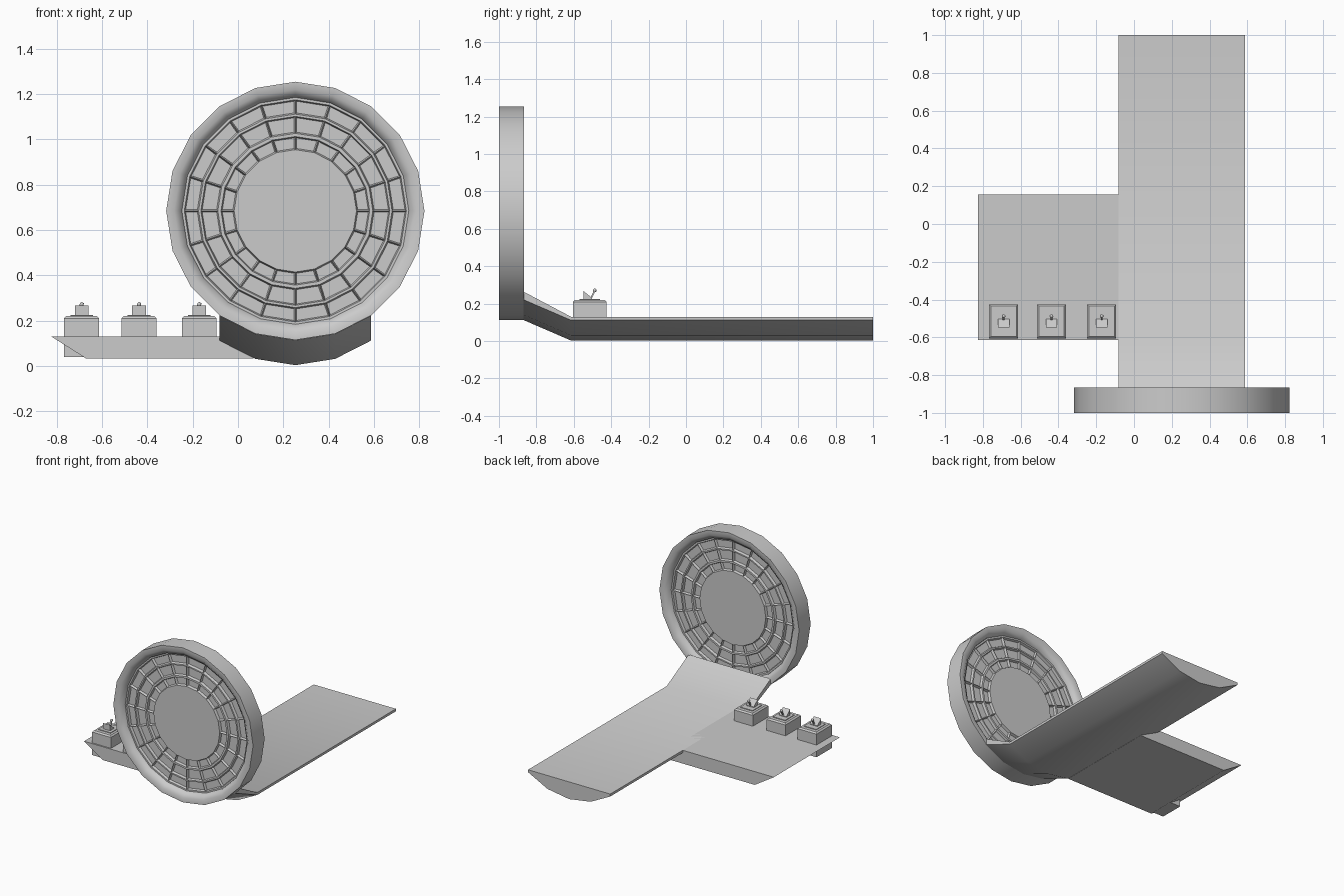
import bpy, bmesh
from math import sin, cos, pi, radians

if "Cube" in bpy.data.objects:
    bpy.data.objects.remove(bpy.data.objects["Cube"])

CX, CZ, R, N = 0.253, 0.684, 0.57, 20


def finish(name, bm, smooth=None):
    bmesh.ops.recalc_face_normals(bm, faces=bm.faces)
    me = bpy.data.meshes.new(name)
    bm.to_mesh(me)
    bm.free()
    ob = bpy.data.objects.new(name, me)
    bpy.context.collection.objects.link(ob)
    if smooth:
        bpy.ops.object.select_all(action='DESELECT')
        ob.select_set(True)
        bpy.context.view_layer.objects.active = ob
        bpy.ops.object.shade_smooth_by_angle(angle=radians(smooth))
    return ob


def loft(name, sections, smooth=None):
    """Skin matching closed sections and cap both ends."""
    bm = bmesh.new()
    rows = [[bm.verts.new(p) for p in s] for s in sections]
    n = len(rows[0])
    for a, b in zip(rows, rows[1:]):
        for i in range(n):
            j = (i + 1) % n
            bm.faces.new((a[i], a[j], b[j], b[i]))
    bm.faces.new(rows[0])
    bm.faces.new(rows[-1])
    return finish(name, bm, smooth)


def polar(r, i, y):
    a = 2 * pi * i / N
    return (CX + r * sin(a), y, CZ + r * cos(a))


# Twenty-sided outer hoop, lathed from a closed rim profile
profile = [(R, -1), (0.535, -1), (0.505, -0.975), (0.495, -0.94),
           (0.505, -0.89), (0.535, -0.865), (R, -0.865)]
bm = bmesh.new()
rings = [[bm.verts.new(polar(r, i, y)) for r, y in profile] for i in range(N)]
for i in range(N):
    a, b = rings[i], rings[(i + 1) % N]
    for k in range(len(profile)):
        m = (k + 1) % len(profile)
        bm.faces.new((a[k], a[m], b[m], b[k]))
finish("hoop", bm, 50)

# Round grille: three rows of recessed cells on both sides
radii = [0.505, 0.49, 0.427, 0.417, 0.342, 0.328, 0.27]
bm = bmesh.new()
cells, rims = [], []
for y in (-0.96, -0.905):
    grid = [[bm.verts.new(polar(r, i, y)) for i in range(N)] for r in radii]
    for k in range(len(radii) - 1):
        for i in range(N):
            j = (i + 1) % N
            f = bm.faces.new((grid[k][i], grid[k][j], grid[k + 1][j], grid[k + 1][i]))
            if y < -0.93:
                f.normal_flip()
            if k % 2:
                cells.append(f)
    bm.faces.new(grid[-1])
    rims.append(grid[0])
for i in range(N):
    j = (i + 1) % N
    bm.faces.new((rims[0][i], rims[0][j], rims[1][j], rims[1][i]))
bmesh.ops.recalc_face_normals(bm, faces=bm.faces)
bmesh.ops.inset_individual(bm, faces=cells, thickness=0.008, depth=-0.018)
finish("grille", bm)


# Runway: flat top over the hoop's lower arc, bending up into the hoop
def runway_section(y, top, low):
    arc = [(CX + R * sin(radians(a)), y, low + R * (1 - cos(radians(a))))
           for a in (-36, -18, 0, 18, 36)]
    w = R * sin(radians(36))
    return arc + [(CX + w, y, top), (CX - w, y, top)]


loft("runway", [runway_section(-0.87, 0.265, 0.113),
                runway_section(-0.615, 0.13, 0.003),
                runway_section(1.0, 0.13, 0.003)], 30)

# Side platform with a sloping outer edge
deck = [(-0.825, 0.13), (-0.67, 0.032), (0.07, 0.032), (0.0, 0.13)]
loft("side_platform", [[(x, y, z) for x, z in deck] for y in (-0.615, 0.155)])


def box(name, x, y, z0, z1, hx, hy, taper=0.0):
    secs = []
    for z, t in ((z0, 0), (z1 - taper, 0), (z1, taper)) if taper else ((z0, 0), (z1, 0)):
        secs.append([(x + sx * (hx - t), y + sy * (hy - t), z)
                     for sx, sy in ((-1, -1), (1, -1), (1, 1), (-1, 1))])
    return loft(name, secs)


# Three control boxes, each with a panel, wedge and lever
for n, x in enumerate((-0.69, -0.437, -0.171), 1):
    y = -0.515
    box(f"control_box_{n}", x, y, 0.04, 0.22, 0.077, 0.09, 0.01)
    box(f"switch_panel_{n}", x, y, 0.21, 0.225, 0.05, 0.055)
    wedge = [(-0.547, 0.222), (-0.502, 0.222), (-0.502, 0.23), (-0.547, 0.267)]
    loft(f"switch_wedge_{n}", [[(x + s, a, b) for a, b in wedge] for s in (-0.03, 0.03)])
    lever = [(-0.514, 0.225), (-0.506, 0.225), (-0.484, 0.268), (-0.492, 0.272)]
    loft(f"lever_{n}", [[(x + s, a, b) for a, b in lever] for s in (-0.005, 0.005)])
    bm = bmesh.new()
    bmesh.ops.create_icosphere(bm, subdivisions=1, radius=0.011)
    bmesh.ops.translate(bm, verts=bm.verts, vec=(x, -0.488, 0.271))
    finish(f"lever_knob_{n}", bm, 60)
